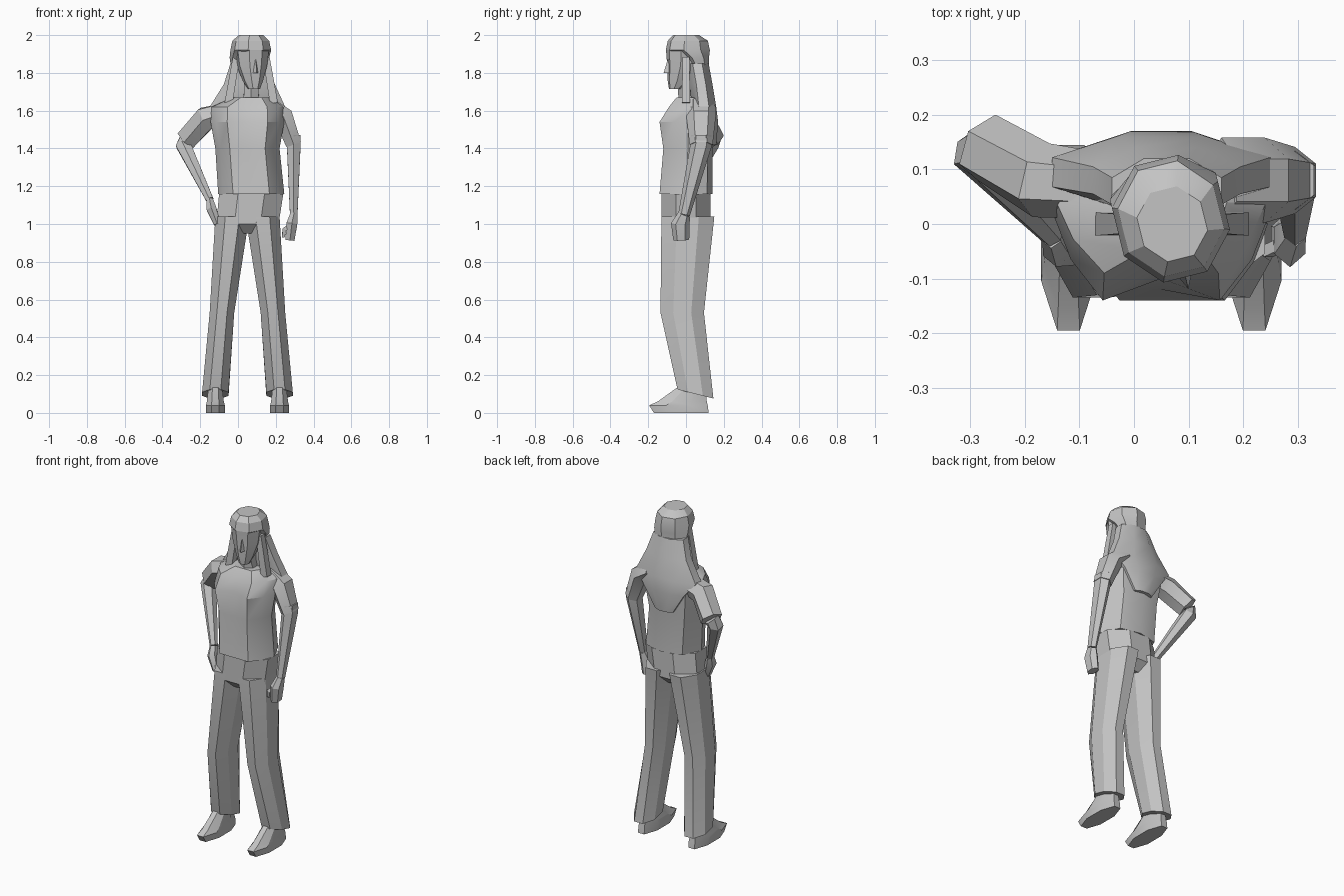
import bpy, bmesh, math
from mathutils import Vector, Matrix

if "Cube" in bpy.data.objects:
    bpy.data.objects.remove(bpy.data.objects["Cube"], do_unlink=True)

grey = bpy.data.materials.new("plain grey")
grey.use_nodes = True
grey.diffuse_color = (0.55, 0.55, 0.55, 1)
grey.node_tree.nodes["Principled BSDF"].inputs["Base Color"].default_value = grey.diffuse_color

# Shared landmarks
BODY_X = 0.05
HEAD_X = 0.07
HEM, BUST, SHOULDER, BROW = 1.16, 1.54, 1.62, 1.92
right_elbow = Vector((-0.29, 0.13, 1.42))
right_wrist = Vector((-0.15, -0.02, 1.13))
left_elbow = Vector((0.295, 0.08, 1.42))
left_wrist = Vector((0.295, -0.01, 1.05))


def build(name, rings, matrix=Matrix()):
    """Skin a stack of equal rings, cap both ends and shade by angle."""
    bm = bmesh.new()
    loops = [[bm.verts.new(point) for point in ring] for ring in rings]
    for low, high in zip(loops, loops[1:]):
        for i in range(len(low)):
            bm.faces.new((low[i - 1], low[i], high[i], high[i - 1]))
    bm.faces.new(loops[0])
    bm.faces.new(loops[-1])
    bm.transform(matrix)
    bmesh.ops.recalc_face_normals(bm, faces=bm.faces)
    mesh = bpy.data.meshes.new(name)
    bm.to_mesh(mesh)
    bm.free()
    mesh.materials.append(grey)
    obj = bpy.data.objects.new(name, mesh)
    bpy.context.collection.objects.link(obj)
    bpy.ops.object.select_all(action='DESELECT')
    obj.select_set(True)
    bpy.context.view_layer.objects.active = obj
    bpy.ops.object.shade_smooth_by_angle(angle=math.radians(28))


def level(z, width, depth, x=0, y=0, slope=0):
    """Octagonal ring around a centre; slope lowers its back edge."""
    ring = []
    for i in range(8):
        angle = math.tau * (i + 0.5) / 8
        u, v = math.cos(angle), math.sin(angle)
        reach = max(abs(u), abs(v))
        dx, dy = width / 2 * u / reach, depth / 2 * v / reach
        # Pull the corners' sides in so that the octagon fills its rectangle
        ring.append(Vector((x + dx, y + dy, z - slope * dy)))
    return ring


def limb(name, joints, sizes, flat=1.0, sides=6):
    """Tube through the joints; flat widens it from front to back."""
    joints = [Vector(joint) for joint in joints]
    last = len(joints) - 1
    rings = []
    for k, (joint, size) in enumerate(zip(joints, sizes)):
        along = (joints[min(k + 1, last)] - joints[max(k - 1, 0)]).normalized()
        side = along.cross(Vector((0, 1, 0))).normalized()
        depth = side.cross(along) * flat
        angles = [math.tau * (i + 0.5) / sides for i in range(sides)]
        rings.append([joint + size * (side * math.cos(a) + depth * math.sin(a))
                      for a in angles])
    build(name, rings)


def shirt_ring(z, width, front, back, x=BODY_X, cleft=0.0):
    """Symmetric ring whose front middle is set back by the cleft."""
    depth = back - front
    half = [(0.55, front), (0.85, front + depth / 4),
            (1, front + depth / 2), (0.7, back - depth / 10)]
    outline = [(0, front + cleft), *half, (0, back)]
    outline += [(-u, y) for u, y in reversed(half)]
    return [Vector((x + u * width / 2, y, z)) for u, y in outline]


# Shirt
build("shirt", [
    shirt_ring(z=HEM, width=0.35, front=-0.14, back=0.14, x=HEAD_X),
    shirt_ring(z=1.4, width=0.34, front=-0.12, back=0.14),
    shirt_ring(z=BUST, width=0.39, front=-0.14, back=0.16, cleft=0.04),
    shirt_ring(z=SHOULDER, width=0.38, front=-0.09, back=0.16, cleft=0.01),
    shirt_ring(z=1.67, width=0.2, front=-0.05, back=0.13, x=HEAD_X),
])

# Trousers and feet, the right side mirrored to the left
build("trouser_seat", [
    level(z=0.95, width=0.1, depth=0.16, x=BODY_X),
    level(z=1, width=0.33, depth=0.26, x=BODY_X),
    level(z=HEM, width=0.34, depth=0.26, x=HEAD_X),
])
leg = [
    level(z=0.1, width=0.14, depth=0.19, x=-0.12, y=0.05, slope=0.25),
    level(z=0.53, width=0.13, depth=0.23, x=-0.085, y=-0.02),
    level(z=1.04, width=0.18, depth=0.28, x=-0.03, y=0.01),
]
foot = [
    level(z=0, width=0.1, depth=0.29, x=-0.12, y=-0.025),
    level(z=0.04, width=0.1, depth=0.31, x=-0.12, y=-0.04),
    level(z=0.06, width=0.09, depth=0.26, x=-0.12, y=-0.02),
    level(z=0.15, width=0.07, depth=0.13, x=-0.12, y=0.04),
]
mirror = Matrix.Translation((2 * BODY_X, 0, 0)) @ Matrix.Scale(-1, 4, (1, 0, 0))
for side, matrix in (("right", Matrix()), ("left", mirror)):
    build(side + "_trouser_leg", leg, matrix)
    build(side + "_foot", foot, matrix)

# Right arm, bent with the hand on the hip
right_cuff = right_elbow + Vector((0.02, 0.01, 0.03))
limb("right_sleeve", [(-0.06, 0.07, 1.59), (-0.17, 0.08, 1.56), right_cuff],
     sizes=(0.06, 0.07, 0.065))
limb("right_forearm", [right_cuff, right_elbow, right_wrist], sizes=(0.045, 0.045, 0.023))
limb("right_hand", [right_wrist, right_wrist + Vector((0.01, -0.02, -0.05)), (-0.11, -0.05, 1)],
     sizes=(0.02, 0.03, 0.02), flat=1.3)

# Left arm, hanging down
limb("left_sleeve", [(0.16, 0.08, SHOULDER), (0.24, 0.08, 1.57), left_elbow],
     sizes=(0.06, 0.06, 0.047), flat=1.3)
limb("left_forearm", [left_elbow + Vector((0, 0, 0.05)), left_elbow, left_wrist],
     sizes=(0.04, 0.042, 0.023), flat=1.35)
left_palm = left_wrist + Vector((-0.01, -0.02, -0.05))
limb("left_hand", [left_wrist, left_palm, (0.275, -0.025, 0.915)],
     sizes=(0.022, 0.033, 0.028), flat=1.5)
limb("left_thumb", [left_palm, (0.245, -0.05, 0.97), (0.24, -0.045, 0.93)],
     sizes=(0.015, 0.015, 0.01), sides=4)

# Head, built facing forward and then turned a little to its left
turn = Matrix.Translation((HEAD_X, 0, 0)) @ Matrix.Rotation(math.radians(14), 4, 'Z')
limb("neck", [(HEAD_X, 0.03, 1.6), (HEAD_X, 0, 1.7), (HEAD_X, 0, 1.8)],
     sizes=(0.06, 0.043, 0.043))
build("face", [
    level(z=1.715, width=0.06, depth=0.06, y=-0.06),
    level(z=1.76, width=0.1, depth=0.12, y=-0.035),
    level(z=1.84, width=0.15, depth=0.16, y=-0.015),
    level(z=BROW, width=0.17, depth=0.18, y=-0.01),
], turn)
nose_base, nose_top = Vector((0, -0.09, 1.8)), Vector((0, -0.09, 1.87))
build("nose", [
    [spot + size * Vector(corner) for corner in ((-1, 0, 0), (0, -2, 0), (1, 0, 0))]
    for spot, size in ((nose_base, 0.016), (nose_top, 0.005))
], turn)

# Hair: cap, drape over the shoulders and a front lock on either side
build("hair_cap", [
    level(z=1.83, width=0.18, depth=0.11, y=0.06),
    level(z=1.88, width=0.2, depth=0.15, y=0.04),
    level(z=BROW, width=0.2, depth=0.22, y=0.01),
    level(z=1.97, width=0.18, depth=0.2, y=0.01),
    level(z=2, width=0.12, depth=0.13),
], turn)
build("hair_drape", [
    level(z=1.42, width=0.12, depth=0.06, x=BODY_X, y=0.13),
    level(z=BUST, width=0.27, depth=0.09, x=BODY_X, y=0.125),
    level(z=SHOULDER, width=0.4, depth=0.13, x=BODY_X, y=0.095),
    level(z=1.74, width=0.27, depth=0.12, x=0.06, y=0.08),
    level(z=1.85, width=0.2, depth=0.12, x=0.06, y=0.06),
])
for side, sign in (("right", -1), ("left", 1)):
    limb(side + "_hair_lock",
         [(HEAD_X + sign * spread, 0, z) for spread, z in ((0.08, 1.88), (0.1, 1.76), (0.12, 1.64))],
         sizes=(0.025, 0.028, 0.03), sides=4)
